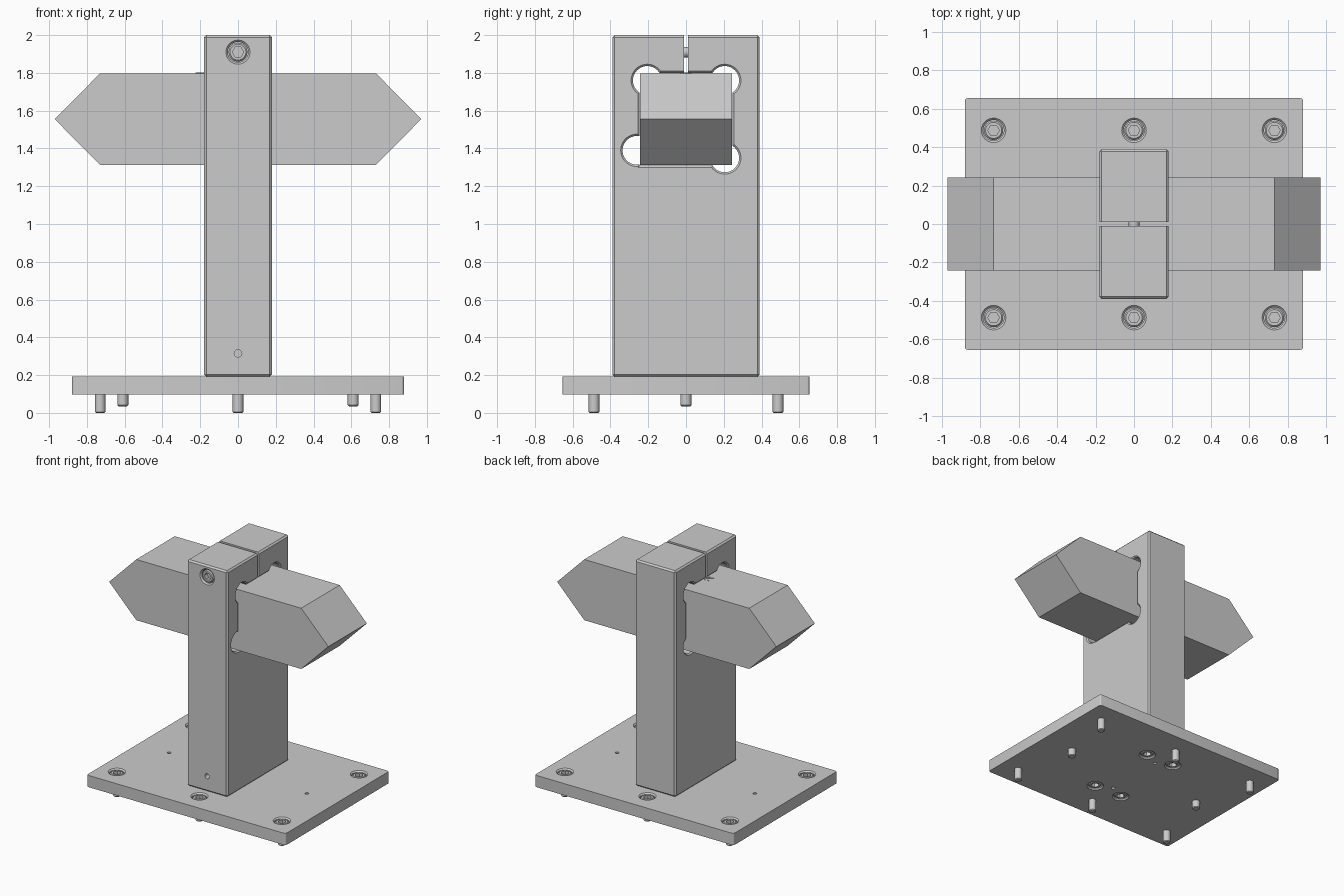
import bpy, bmesh, math
from mathutils import Matrix, Vector

if "Cube" in bpy.data.objects:
    bpy.data.objects.remove(bpy.data.objects["Cube"])


def finish(bm, name, smooth=False):
    bmesh.ops.recalc_face_normals(bm, faces=bm.faces[:])
    me = bpy.data.meshes.new(name)
    bm.to_mesh(me)
    bm.free()
    ob = bpy.data.objects.new(name, me)
    bpy.context.collection.objects.link(ob)
    if smooth:
        smooth_by_angle(ob)
    return ob


def smooth_by_angle(ob):
    bpy.ops.object.select_all(action='DESELECT')
    ob.select_set(True)
    bpy.context.view_layer.objects.active = ob
    bpy.ops.object.shade_smooth_by_angle(angle=math.radians(30))


def loft(name, rings, matrix=Matrix(), smooth=False):
    """Skin a stack of equal-length point rings and cap both ends."""
    bm = bmesh.new()
    loops = [[bm.verts.new(matrix @ Vector(p)) for p in r] for r in rings]
    n = len(loops[0])
    for a, b in zip(loops, loops[1:]):
        for i in range(n):
            bm.faces.new((a[i], a[(i + 1) % n], b[(i + 1) % n], b[i]))
    bm.faces.new(loops[0])
    bm.faces.new(loops[-1])
    return finish(bm, name, smooth)


def box(name, lo, hi):
    (x0, y0, z0), (x1, y1, z1) = lo, hi
    return loft(name, [[(x0, y0, z), (x1, y0, z), (x1, y1, z), (x0, y1, z)] for z in (z0, z1)])


def ring(z, r, hexagon=False, n=24):
    """Round ring, or hexagon with across-flats radius r."""
    pts = []
    for i in range(n):
        t = 2 * math.pi * i / n
        k = r / math.cos(t % (math.pi / 3) - math.pi / 6) if hexagon else r
        pts.append((k * math.cos(t), k * math.sin(t), z))
    return pts


def turned(name, profile, matrix=Matrix()):
    return loft(name, [ring(*p) for p in profile], matrix, True)


def bevel(ob, width, segments=1, vertical_only=False):
    bm = bmesh.new()
    bm.from_mesh(ob.data)
    edges = [e for e in bm.edges if not vertical_only
             or abs(e.verts[0].co.z - e.verts[1].co.z) > 0.01]
    bmesh.ops.bevel(bm, geom=edges, offset=width, segments=segments, profile=0.5, affect='EDGES')
    bm.to_mesh(ob.data)
    bm.free()


def cut(ob, cutters):
    for c in cutters:
        m = ob.modifiers.new("cut", 'BOOLEAN')
        m.operation, m.solver, m.object = 'DIFFERENCE', 'EXACT', c
        c.hide_render = True
    dg = bpy.context.evaluated_depsgraph_get()
    me = bpy.data.meshes.new_from_object(ob.evaluated_get(dg))
    ob.modifiers.clear()
    ob.data = me
    for c in cutters:
        bpy.data.objects.remove(c)
    smooth_by_angle(ob)


def socket_screw(name, matrix, length):
    """Cap screw: head top at z=0, pointing down -z."""
    turned(name, [(-0.035, 0.026, True), (0, 0.026, True), (0, 0.042), (-0.008, 0.05),
                  (-0.06, 0.05), (-0.06, 0.028), (-length + 0.006, 0.028), (-length, 0.022)], matrix)


def at(x, y, z):
    return Matrix.Translation((x, y, z))


FLIP = Matrix.Rotation(math.pi, 4, 'X')
TO_FRONT = Matrix.Rotation(math.pi / 2, 4, 'X')   # local +z becomes -y

# Base plate with counterbored holes
plate_screws = [(x, y) for x in (-0.73, 0, 0.73) for y in (-0.487, 0.487)]
post_screws = [(x, y) for x in (-0.125, 0.125) for y in (-0.305, 0.305)]
plate = box("base_plate", (-0.88, -0.655, 0.098), (0.88, 0.655, 0.192))
bevel(plate, 0.018, 3, True)
bore = [(0, 0.054), (0.062, 0.054), (0.082, 0.074)]
cutters = [turned("bore_cutter", bore, at(x, y, 0.12)) for x, y in plate_screws]
cutters += [turned("bore_cutter", bore, at(x, y, 0.17) @ FLIP) for x, y in post_screws]
cutters += [turned("vent_cutter", [(0.14, 0.014), (0.25, 0.014)], at(x, 0, 0)) for x in (-0.61, 0.61)]
cutters += [turned("vent_cutter", [(0.05, 0.014), (0.15, 0.014)], at(0, y, 0)) for y in (-0.245, 0.245)]
cut(plate, cutters)

# Screws and locating pins of the base
for x, y in plate_screws:
    socket_screw("plate_screw", at(x, y, 0.186), 0.186)
for x, y in post_screws:
    socket_screw("post_screw", at(x, y, 0.104) @ FLIP, 0.3)
for x in (-0.61, 0.61):
    turned("locating_pin", [(0.035, 0.023), (0.041, 0.029), (0.15, 0.029)], at(x, 0, 0))

# Upright post, chamfered
post = box("upright_post", (-0.18, -0.39, 0.192), (0.18, 0.39, 2.0))
bevel(post, 0.012)


def flared(make):
    """Cutter along x whose ends widen into a chamfer; make(x, grow) gives a ring."""
    return loft("window_cutter", [make(x, g) for x, g in
                ((-0.19, 0.02), (-0.17, 0), (0.17, 0), (0.19, 0.02))])


def window(x, g):
    a = 0.245 + g
    return [(x, -a, 1.31 - g), (x, a, 1.31 - g), (x, a, 1.8 + g), (x, -a, 1.8 + g)]


# Square window with four round corner reliefs, clamp slit and screw bores
cutters = [flared(window)]
for cy, cz in ((-0.205, 1.76), (0.205, 1.76), (0.205, 1.35), (-0.26, 1.39)):
    cutters.append(flared(lambda x, g: [(x, cy + p[0], cz + p[1]) for p in ring(0, 0.076 + g, n=40)]))
cutters.append(box("slit_cutter", (-0.3, -0.011, 1.7), (0.3, 0.011, 2.1)))
cutters.append(turned("clamp_cutter", bore, at(0, -0.318, 1.91) @ TO_FRONT))
cutters.append(turned("pin_hole_cutter", [(0, 0.02), (0.2, 0.02)], at(0, -0.3, 0.315) @ TO_FRONT))
cut(post, cutters)
socket_screw("clamp_screw", at(0, -0.384, 1.91) @ TO_FRONT, 0.6)

# Pointed square bar held in the window
side = [(-0.97, 1.555), (-0.73, 1.312), (0.73, 1.312), (0.97, 1.555), (0.73, 1.798), (-0.73, 1.798)]
loft("pointed_bar", [[(x, y, z) for x, z in side] for y in (-0.243, 0.243)])

# Thin direction mark on top of the bar, spreading to a fork
box("mark_stem", (-0.19, -0.004, 1.795), (-0.03, 0.004, 1.802))
for s in (-1, 1):
    for x in (-0.225, -0.195):
        bar = [(x, s * 0.03), (x + 0.01, s * 0.03), (x + 0.04, 0), (x + 0.03, 0)]
        loft("mark_fork", [[(px, py, z) for px, py in bar] for z in (1.795, 1.802)])
